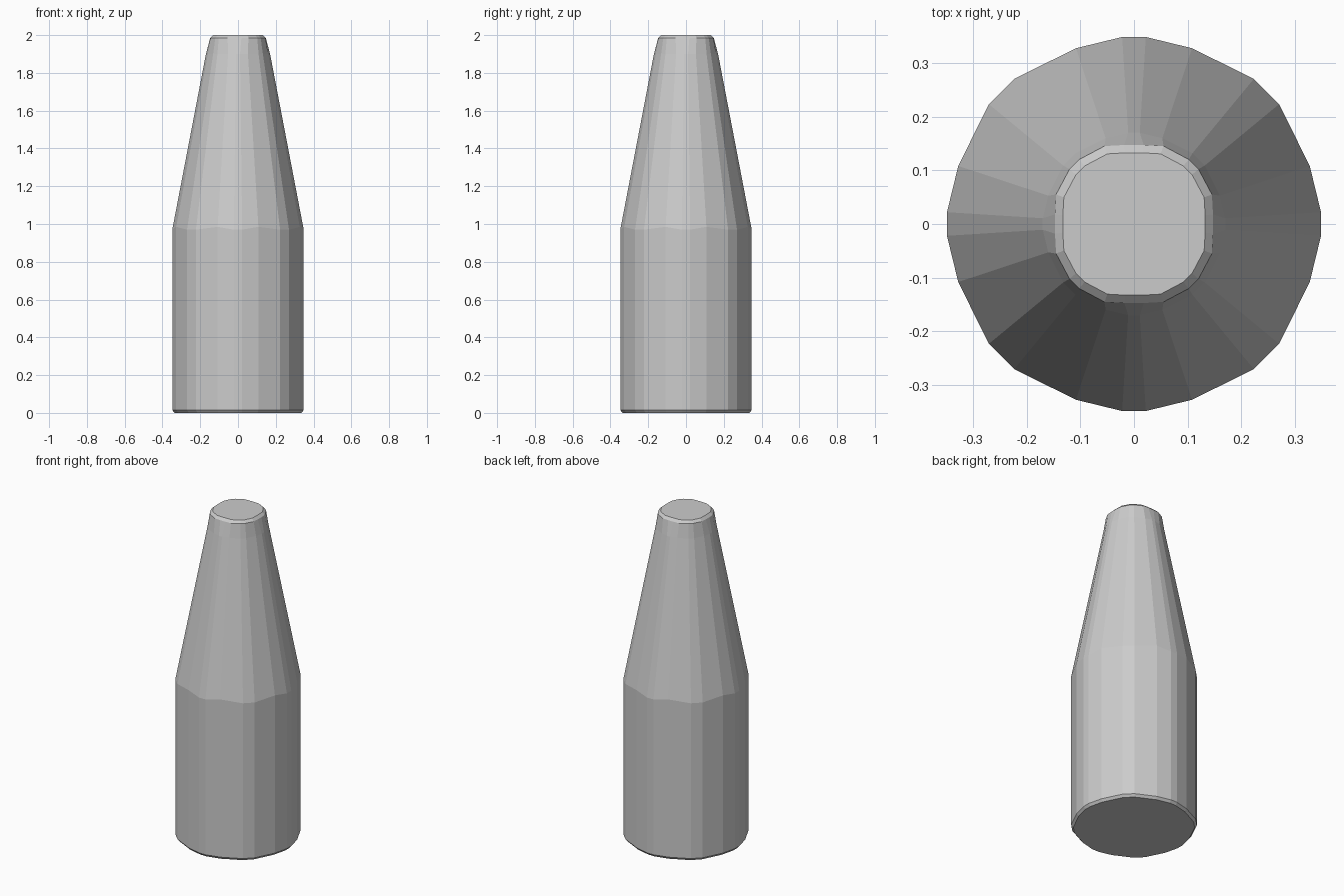
import bpy, bmesh

if "Cube" in bpy.data.objects:
    bpy.data.objects.remove(bpy.data.objects["Cube"])

def full_ring(quadrant):
    """Rotate a quadrant of points four times around z."""
    pts, q = [], quadrant
    for _ in range(4):
        pts += q
        q = [(-y, x) for x, y in q]
    return pts

# Body cross-section and the squarer section at the tip
body = full_ring([(.348, .022), (.327, .108), (.27, .223),
                  (.223, .27), (.108, .327), (.022, .348)])
tip = full_ring([(.147, .018), (.145, .055), (.12, .102),
                 (.102, .12), (.055, .145), (.018, .147)])

# (section, scale, height) from the base to the flat top
rings = [(body, .965, 0), (body, 1, .015), (body, 1, .97),
         (body, .488, 1.9), (tip, 1, 1.985), (tip, .9, 2)]
# The shoulder seam is slightly uneven
wobble = [0, .015, 0, 0, .015, 0]

bm = bmesh.new()
loops = []
for k, (section, s, z) in enumerate(rings):
    loops.append([bm.verts.new((x * s, y * s, z + (wobble[i % 6] if k == 2 else 0)))
                  for i, (x, y) in enumerate(section)])
n = len(body)
for a, b in zip(loops, loops[1:]):
    for i in range(n):
        j = (i + 1) % n
        bm.faces.new((a[i], a[j], b[j], b[i]))
# Flat base and top
bm.faces.new(loops[0][::-1])
bm.faces.new(loops[-1])
bmesh.ops.recalc_face_normals(bm, faces=bm.faces)

mesh = bpy.data.meshes.new("tapered_bottle")
bm.to_mesh(mesh)
bm.free()
obj = bpy.data.objects.new("tapered_bottle", mesh)
bpy.context.collection.objects.link(obj)
